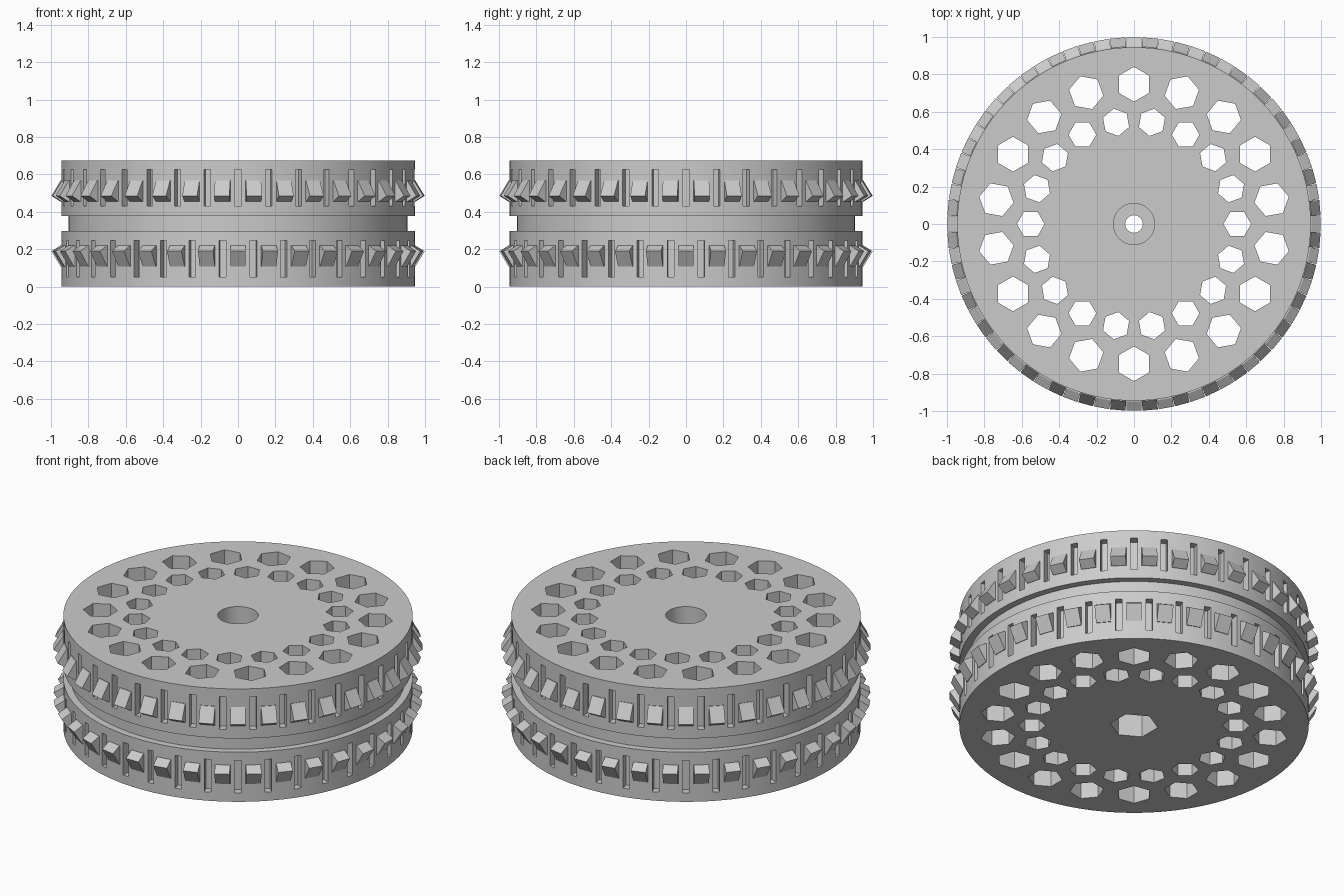
import bpy, bmesh, math
from mathutils import Matrix

if "Cube" in bpy.data.objects:
    bpy.data.objects.remove(bpy.data.objects["Cube"])

H = 0.674
R = 0.945
MID = H / 2

grey = bpy.data.materials.new("light_grey")
grey.diffuse_color = (0.6, 0.6, 0.6, 1)
grey.use_nodes = True
grey.node_tree.nodes["Principled BSDF"].inputs["Base Color"].default_value = grey.diffuse_color


def make_object(name, bm):
    bmesh.ops.recalc_face_normals(bm, faces=bm.faces)
    mesh = bpy.data.meshes.new(name)
    bm.to_mesh(mesh)
    bm.free()
    mesh.materials.append(grey)
    ob = bpy.data.objects.new(name, mesh)
    bpy.context.collection.objects.link(ob)
    return ob


def prism(bm, sides, radius, z0, z1, x=0.0, angle=0.0, turn=0.0):
    """Upright prism at distance x from the axis, swung round by angle."""
    m = (Matrix.Rotation(angle, 4, 'Z') @ Matrix.Translation((x, 0, (z0 + z1) / 2))
         @ Matrix.Rotation(turn, 4, 'Z'))
    bmesh.ops.create_cone(bm, cap_ends=True, segments=sides, radius1=radius,
                          radius2=radius, depth=z1 - z0, matrix=m)


def extruded(bm, profile, width, angle):
    """Block with a radius/height profile, extruded sideways by width."""
    rot = Matrix.Rotation(angle, 4, 'Z')
    rows = [[bm.verts.new(rot @ Matrix.Translation((r, y, z)).translation)
             for r, z in profile] for y in (-width / 2, width / 2)]
    n = len(profile)
    bm.faces.new(rows[0])
    bm.faces.new(rows[1][::-1])
    for i in range(n):
        j = (i + 1) % n
        bm.faces.new((rows[0][j], rows[0][i], rows[1][i], rows[1][j]))


# wheel body with a groove round the middle
bm = bmesh.new()
N = 90
rings = []
for r, z in [(R, 0), (R, 0.296), (0.905, 0.296), (0.905, 0.378), (R, 0.378), (R, H)]:
    rings.append([bm.verts.new((r * math.cos(2 * math.pi * i / N),
                                r * math.sin(2 * math.pi * i / N), z)) for i in range(N)])
for a, b in zip(rings, rings[1:]):
    for i in range(N):
        j = (i + 1) % N
        bm.faces.new((a[i], a[j], b[j], b[i]))
bm.faces.new(rings[0][::-1])
bm.faces.new(rings[-1])
body = make_object("wheel_body", bm)

# through holes, two rings of hexagons
holes = bmesh.new()
for k in range(18):
    step = math.radians(20 * k)
    prism(holes, 6, 0.093, -0.1, H + 0.1, 0.747, step + math.radians(10), math.radians(30))
    prism(holes, 6, 0.074, -0.1, H + 0.1, 0.552, step, math.radians(30))

# narrow slots round both rims, staggered by five degrees
for k in range(36):
    for z0, z1, off in ((0.43, 0.625, 0), (0.052, 0.247, 5)):
        extruded(holes, [(0.9, z0), (1.1, z0), (1.1, z1), (0.9, z1)], 0.036,
                 math.radians(10 * k + off))

# hub: axle hole, round counterbore above, hexagonal pocket below
bore = bmesh.new()
prism(bore, 32, 0.047, -0.1, H + 0.1)
counterbore = bmesh.new()
prism(counterbore, 40, 0.11, 0.40, H + 0.1)
pocket = bmesh.new()
prism(pocket, 6, 0.13, -0.1, 0.27)

cutters = [make_object(n, b) for n, b in (("hole_cutter", holes), ("bore_cutter", bore),
                                          ("counterbore_cutter", counterbore),
                                          ("pocket_cutter", pocket))]
for c in cutters:
    c.hide_render = True
    mod = body.modifiers.new(c.name, 'BOOLEAN')
    mod.operation = 'DIFFERENCE'
    mod.solver = 'EXACT'
    mod.object = c

# bake the cuts and drop the cutters
bpy.context.view_layer.update()
dg = bpy.context.evaluated_depsgraph_get()
cut_mesh = bpy.data.meshes.new_from_object(body.evaluated_get(dg))
body.modifiers.clear()
body.data = cut_mesh
for c in cutters:
    bpy.data.objects.remove(c)

# wedge shaped treads, the lower row mirrored and staggered
upper = [(0.925, 0.455), (0.95, 0.455), (0.998, 0.485), (0.948, 0.567), (0.925, 0.567)]
lower = [(r, 2 * MID - z) for r, z in upper]
for name, profile, off in (("upper_treads", upper, 5), ("lower_treads", lower, 0)):
    bm = bmesh.new()
    for k in range(36):
        extruded(bm, profile, 0.082, math.radians(10 * k + off))
    make_object(name, bm)

# smooth rim with sharp edges
bpy.ops.object.select_all(action='DESELECT')
body.select_set(True)
bpy.context.view_layer.objects.active = body
bpy.ops.object.shade_smooth_by_angle(angle=math.radians(25))
